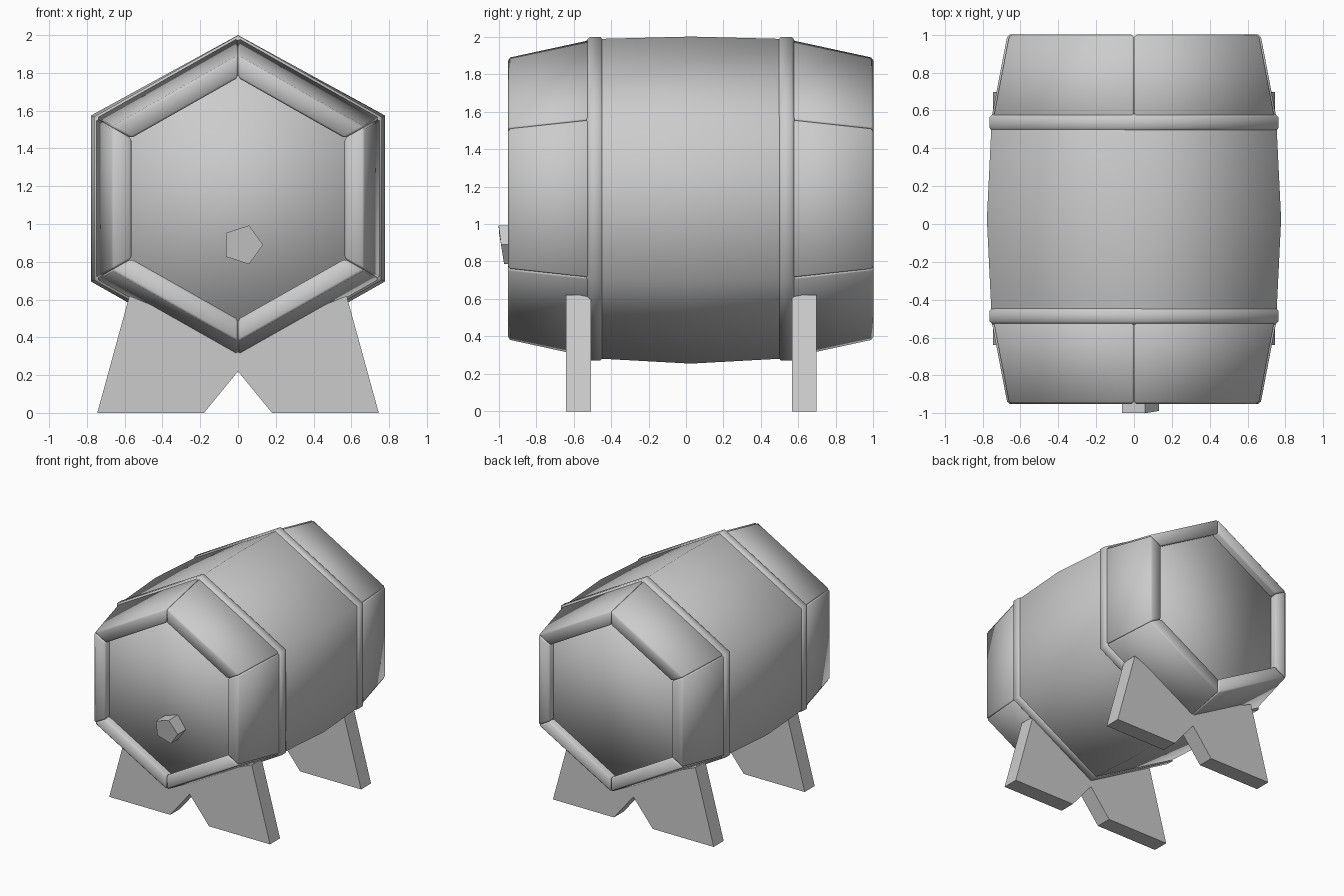
import bpy, bmesh
from math import sin, cos, pi, radians

if "Cube" in bpy.data.objects:
    bpy.data.objects.remove(bpy.data.objects["Cube"])

CY, CZ, XS = 0.025, 1.135, 1.02   # barrel centre and slight widening


def hexpt(i, r, y):
    """Corner i of the hexagonal section (corner 0 on top)."""
    a = i * pi / 3
    return (r * sin(a) * XS, CY + y, min(2.0, CZ + r * cos(a)))


def finish(name, bm, bevel=0.0, segs=1, angle=None):
    bmesh.ops.recalc_face_normals(bm, faces=bm.faces)
    if bevel:
        bmesh.ops.bevel(bm, geom=bm.edges[:], offset=bevel, segments=segs,
                        affect='EDGES', profile=0.5)
    me = bpy.data.meshes.new(name)
    bm.to_mesh(me)
    bm.free()
    ob = bpy.data.objects.new(name, me)
    bpy.context.collection.objects.link(ob)
    if angle:
        bpy.ops.object.select_all(action='DESELECT')
        ob.select_set(True)
        bpy.context.view_layer.objects.active = ob
        bpy.ops.object.shade_smooth_by_angle(angle=radians(angle))
    return ob


def loft(bm, rings, cap=True):
    """Skin a list of equal-length point rings."""
    vs = [[bm.verts.new(p) for p in ring] for ring in rings]
    n = len(vs[0])
    for a, b in zip(vs, vs[1:]):
        for i in range(n):
            j = (i + 1) % n
            bm.faces.new((a[i], a[j], b[j], b[i]))
    if cap:
        bm.faces.new(vs[0])
        bm.faces.new(vs[-1])


def hex_loft(name, profile, angle):
    bm = bmesh.new()
    loft(bm, [[hexpt(i, r, y) for i in range(6)] for y, r in profile])
    return finish(name, bm, angle=angle)


# Bulging barrel with recessed heads, one soft-shaded skin
hex_loft("barrel_body", [(-0.905, 0.69), (-0.51, 0.852), (0, 0.88),
                         (0.51, 0.852), (0.905, 0.69)], 180)

for s, end in ((-1, "front"), (1, "back")):
    # Slightly raised hoop
    hex_loft(end + "_hoop", [(s * 0.51 + d, r) for d, r in
             ((-0.045, 0.845), (-0.028, 0.864), (0.028, 0.864), (0.045, 0.845))], 180)
    # Six end staves with eased edges
    bm = bmesh.new()
    for i in range(6):
        rings = []
        for y, ro, ri in ((0.5, 0.86, 0.74), (0.975, 0.757, 0.637)):
            rings.append([hexpt(i, ro, s * y), hexpt(i + 1, ro, s * y),
                          hexpt(i + 1, ri, s * y), hexpt(i, ri, s * y)])
        loft(bm, rings)
    finish(end + "_staves", bm, bevel=0.012, angle=180)

# Stands: trapezoid plate with a notch between the feet
half = [(0.18, 0), (0.745, 0), (0.575, 0.62)]
outline = [(0, 0.22)] + half + [(0, 0.38)] + [(-x, z) for x, z in reversed(half)]
for name, y0 in (("front_stand", -0.64), ("back_stand", 0.565)):
    bm = bmesh.new()
    loft(bm, [[(x, y, z) for x, z in outline] for y in (y0, y0 + 0.132)])
    finish(name, bm)

# Five-sided tap with a slightly tilted front
pent = [(0.025 + 0.108 * cos(k * 2 * pi / 5), 0.89 + 0.108 * sin(k * 2 * pi / 5))
        for k in range(5)]
bm = bmesh.new()
loft(bm, [[(x, -0.86, z) for x, z in pent],
          [(x, -1.0 + max(0, 0.97 - z) * 0.16, z) for x, z in pent]])
finish("tap", bm)
